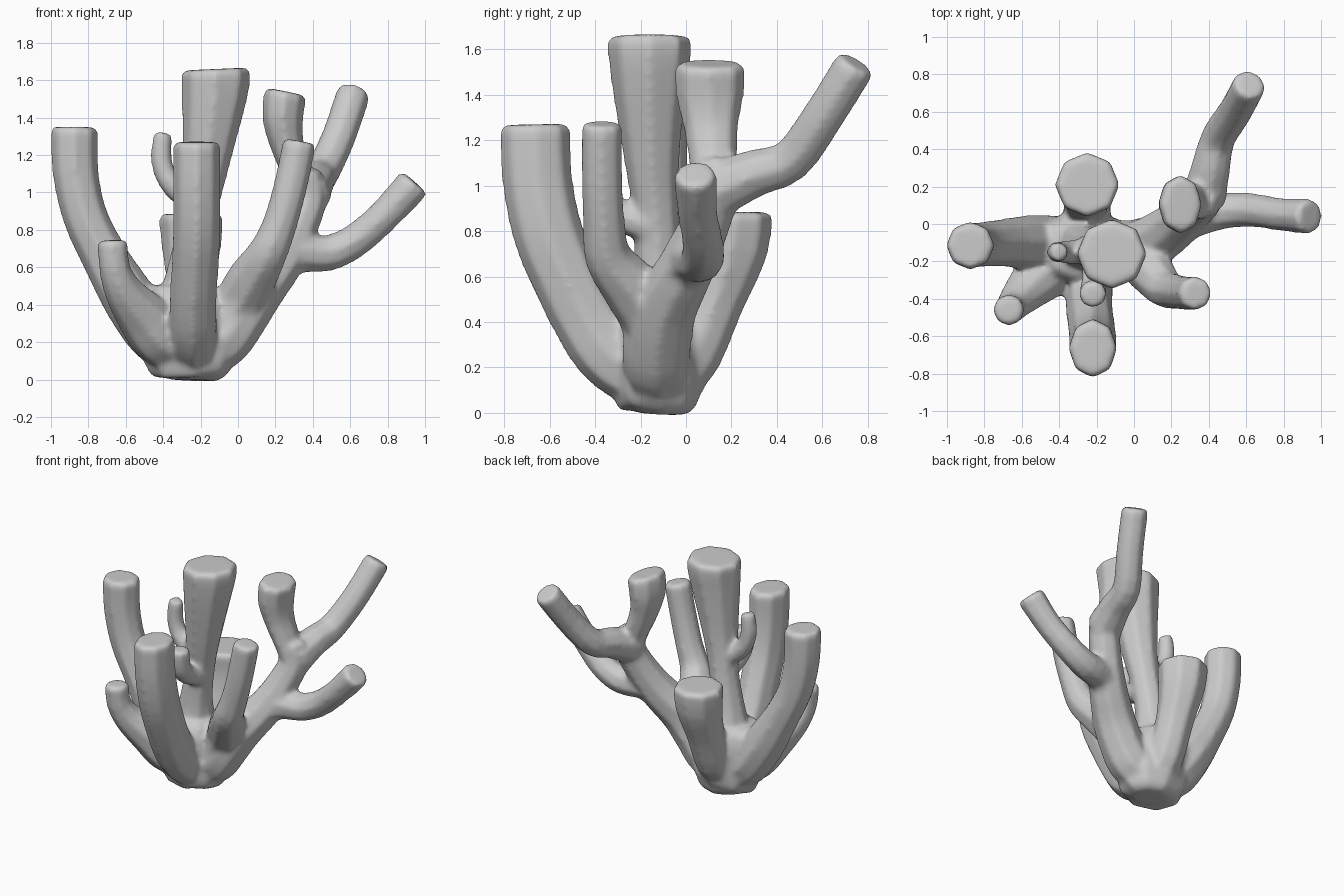
import bpy, bmesh, math
from mathutils import Vector

SIDES, STEPS = 8, 3
bm = bmesh.new()


def spline(p):
    """Catmull-Rom through (x, y, z, radius) points."""
    p = [Vector(q) for q in p]
    out = []
    for i in range(len(p) - 1):
        a, b, c, d = p[max(i - 1, 0)], p[i], p[i + 1], p[min(i + 2, len(p) - 1)]
        for k in range(STEPS):
            t = k / STEPS
            out.append(0.5 * (2 * b + (c - a) * t + (2 * a - 5 * b + 4 * c - d) * t * t
                              + (3 * b - a - 3 * c + d) * t ** 3))
    return out + [p[-1]]


def branch(points, sx=1.0, sy=1.0):
    """Eight-sided tapering tube with a slightly bevelled flat tip."""
    path = spline(points)
    rings = []
    n = len(path)
    for i, q in enumerate(path):
        t = (path[min(i + 1, n - 1)] - path[max(i - 1, 0)]).to_3d().normalized()
        rot = Vector((0, 0, 1)).rotation_difference(t)
        levels = [(0, 1.0)]
        if i == n - 1:
            levels = [(-0.025, 1.0), (0, 0.9)]
        for shift, scale in levels:
            ring = []
            for k in range(SIDES):
                a = 2 * math.pi * k / SIDES
                r = (q.w + 0.008) * scale
                off = rot @ Vector((r * math.cos(a), r * math.sin(a), 0))
                off.x *= sx
                off.y *= sy
                ring.append(bm.verts.new(q.to_3d() + t * shift + off))
            rings.append(ring)
    for a, b in zip(rings, rings[1:]):
        for k in range(SIDES):
            j = (k + 1) % SIDES
            bm.faces.new((a[k], a[j], b[j], b[k]))
    bm.faces.new(rings[0][::-1])
    bm.faces.new(rings[-1])


# root mass
branch([(-.24, -.11, -.004, .1), (-.24, -.11, .03, .16), (-.25, -.12, .09, .195),
        (-.27, -.12, .22, .2), (-.29, -.13, .38, .2), (-.29, -.13, .5, .16)], sx=1.2)
# tall centre branch
branch([(-.28, -.11, .4, .15), (-.26, -.12, .6, .11), (-.22, -.13, .85, .095), (-.18, -.15, 1.1, .115),
        (-.14, -.16, 1.4, .155), (-.12, -.16, 1.58, .178), (-.12, -.16, 1.66, .178)])
# twigs on the centre branch
branch([(-.21, -.14, .95, .07), (-.32, -.15, 1.01, .06), (-.39, -.15, 1.1, .052),
        (-.41, -.15, 1.2, .05), (-.40, -.15, 1.32, .045)])
branch([(-.2, -.15, .82, .07), (-.21, -.29, .87, .065), (-.22, -.36, .95, .065), (-.22, -.375, 1.09, .068)])
# wide back branch
branch([(-.25, -.06, .13, .1), (-.25, .03, .25, .12), (-.25, .13, .5, .125),
        (-.25, .2, .72, .155), (-.25, .21, .885, .168)])
# left branch
branch([(-.34, -.1, .15, .12), (-.45, -.1, .24, .14), (-.58, -.1, .43, .14), (-.71, -.1, .65, .12),
        (-.82, -.11, .88, .115), (-.87, -.115, 1.12, .118), (-.875, -.115, 1.35, .122)])
# front branch
branch([(-.24, -.13, .16, .13), (-.24, -.24, .19, .145), (-.24, -.35, .28, .15), (-.24, -.44, .42, .148),
        (-.23, -.53, .6, .148), (-.22, -.61, .8, .15), (-.22, -.655, 1.03, .15), (-.22, -.665, 1.27, .15)], sx=.82)
# short front left branch
branch([(-.34, -.16, .16, .13), (-.42, -.22, .23, .15), (-.5, -.28, .33, .14), (-.61, -.39, .47, .1),
        (-.66, -.45, .6, .078), (-.67, -.46, .745, .078)])
# front right branch
branch([(-.1, -.13, .25, .12), (.01, -.16, .42, .13), (.08, -.24, .55, .125), (.16, -.34, .68, .1),
        (.22, -.36, .82, .088), (.28, -.37, 1.03, .085), (.33, -.37, 1.275, .085)])
# right limb and its upright stem
branch([(-.18, -.12, .14, .13), (-.08, -.13, .21, .145), (.0, -.125, .32, .145), (.1, -.09, .47, .138),
        (.23, 0, .64, .122), (.32, .08, .82, .105), (.37, .13, .97, .1), (.34, .13, 1.1, .1)])
# right limb: low side arm
branch([(.18, -.03, .59, .1), (.32, .03, .67, .1), (.48, .07, .675, .092), (.63, .075, .745, .085),
        (.79, .05, .885, .082), (.945, .04, 1.055, .09)])
# right limb: upright fork
branch([(.37, .13, .95, .09), (.32, .12, 1.1, .1), (.265, .11, 1.25, .115),
        (.24, .105, 1.4, .145), (.255, .105, 1.54, .15)], sx=.73)
# right limb: long back arm
branch([(.37, .13, .98, .12), (.41, .3, 1.055, .1), (.45, .46, 1.11, .09),
        (.54, .6, 1.3, .086), (.62, .75, 1.54, .086)])

mesh = bpy.data.meshes.new("coral_branches")
bmesh.ops.recalc_face_normals(bm, faces=bm.faces)
bm.to_mesh(mesh)
bm.free()
coral = bpy.data.objects.new("coral_branches", mesh)
bpy.context.collection.objects.link(coral)

# fuse the tubes into one skin and soften the joints
remesh = coral.modifiers.new("fuse", 'REMESH')
remesh.mode = 'VOXEL'
remesh.voxel_size = 0.015
remesh.use_smooth_shade = True
soften = coral.modifiers.new("soften", 'SMOOTH')
soften.factor = 0.5
soften.iterations = 12
